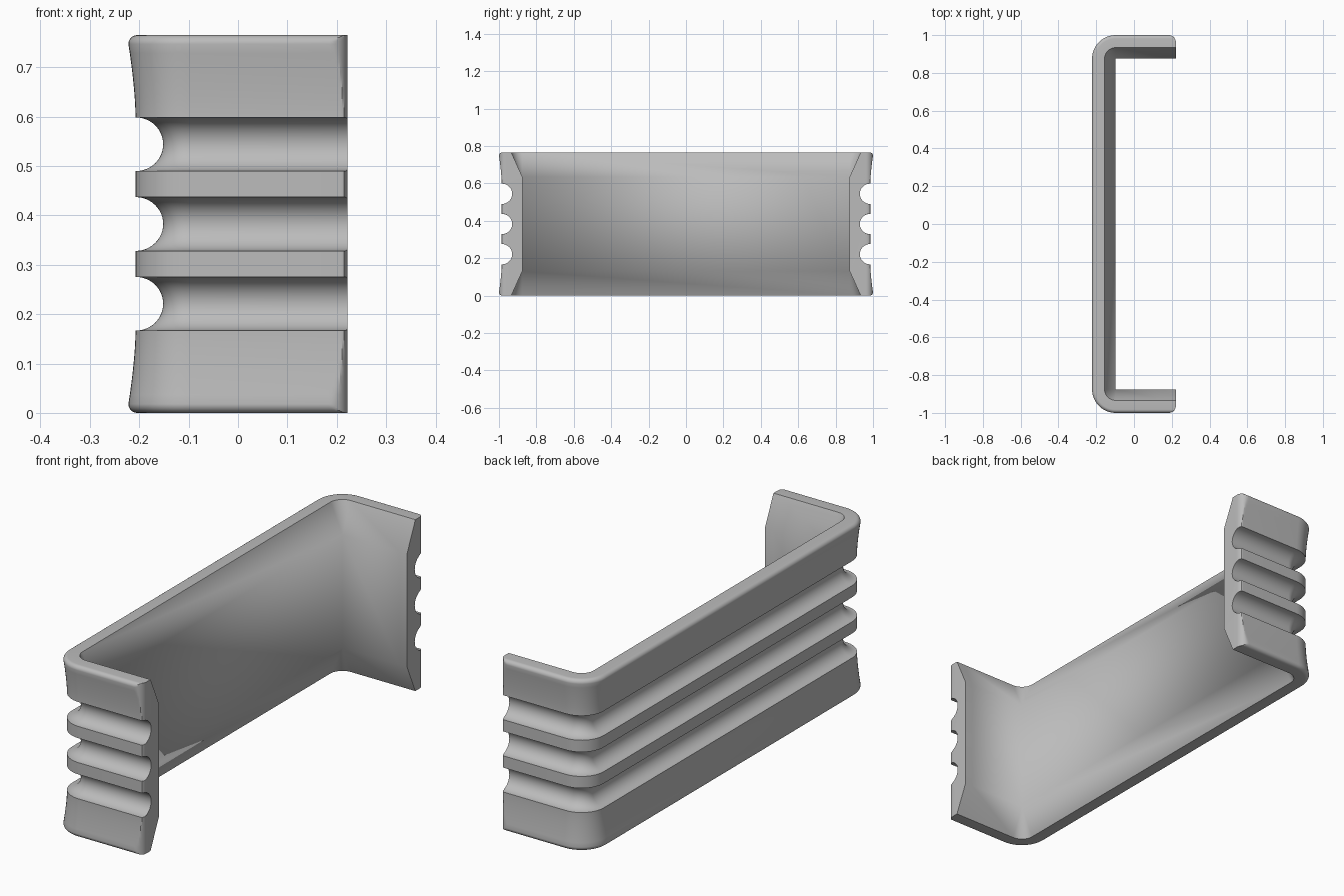
import bpy, bmesh, math

if "Cube" in bpy.data.objects:
    bpy.data.objects.remove(bpy.data.objects["Cube"])

H = 0.765            # height
MID = H / 2
R = 0.125            # outer corner radius = full wall thickness
X, Y = 0.222, 1.0    # half extents
FILLET = 0.038       # rounding of the free ends

grey = bpy.data.materials.new("grey")
grey.diffuse_color = (0.5, 0.5, 0.5, 1)
grey.use_nodes = True
grey.node_tree.nodes["Principled BSDF"].inputs["Base Color"].default_value = grey.diffuse_color


def outer_profile():
    """Outer wall as (depth, z), top to bottom: rounded rim, flare, three grooves, flare, rim."""
    rim, groove, top = 0.018, 0.0545, 0.2170
    half = []                                        # upper flare, z measured from the middle
    for i in range(7):
        a = math.radians(90 * i / 6)
        half.append((rim * (1 - math.sin(a)), MID - rim + rim * math.cos(a)))
    for i in range(1, 9):
        u = 1 - i / 8
        half.append((0.0145 * (1 - u ** 1.6), top + (MID - rim - top) * u))
    pts = list(half)
    for centre in (0.1615, 0.0, -0.1615):
        for i in range(25):
            a = math.pi * i / 24
            pts.append((0.0145 + 0.056 * math.sin(a), centre + groove * math.cos(a)))
    pts += [(d, -z) for d, z in reversed(half)]
    return [(d, z + MID) for d, z in pts]


# Closed wall section: outer side, then the bevelled inner side
section = outer_profile() + [(0.066, 0), (R, 0.13), (R, H - 0.13), (0.066, H)]

# Path stations: (centre x, centre y, outward x, outward y, minimum depth)
cx, cy = -X + R, Y - R
end = []
for i in range(11):
    a = math.radians(90 * (1 - i / 10))
    end.append((X - FILLET + FILLET * math.sin(a), cy, 0, 1, FILLET * (1 - math.cos(a))))
corner = []
for i in range(13):
    a = math.radians(90 + 90 * i / 12)
    corner.append((cx, cy, math.cos(a), math.sin(a), 0))
half_path = end + corner
path = half_path + [(x, -y, nx, -ny, m) for x, y, nx, ny, m in reversed(half_path)]

# Sweep the section along the U-shaped path
bm = bmesh.new()
rings = []
for x, y, nx, ny, low in path:
    ring = []
    for d, z in section:
        r = R - max(d, low)
        ring.append(bm.verts.new((x + nx * r, y + ny * r, z)))
    rings.append(ring)
n = len(section)
for a, b in zip(rings, rings[1:]):
    for i in range(n):
        j = (i + 1) % n
        bm.faces.new((a[i], a[j], b[j], b[i]))
bm.faces.new(rings[0])
bm.faces.new(rings[-1][::-1])
bmesh.ops.remove_doubles(bm, verts=bm.verts, dist=1e-5)
bmesh.ops.recalc_face_normals(bm, faces=bm.faces)

mesh = bpy.data.meshes.new("grooved_bumper")
bm.to_mesh(mesh)
bm.free()
mesh.materials.append(grey)
bumper = bpy.data.objects.new("grooved_bumper", mesh)
bpy.context.collection.objects.link(bumper)
bpy.context.view_layer.objects.active = bumper
bumper.select_set(True)
bpy.ops.object.shade_smooth_by_angle(angle=math.radians(25))
